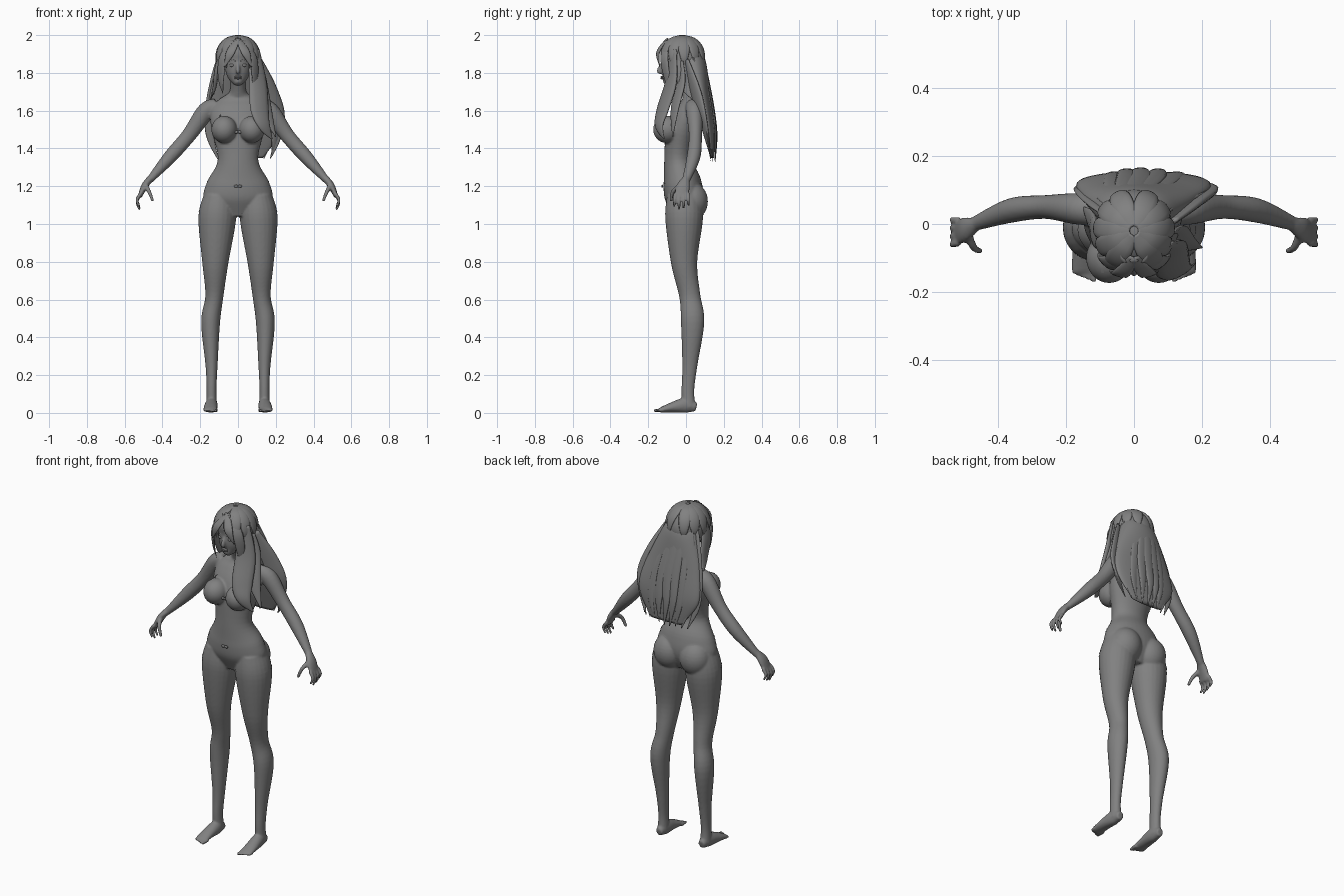
import bpy, bmesh, math, random
from mathutils import Vector

random.seed(4)
cube = bpy.data.objects.get("Cube")
if cube:
    bpy.data.objects.remove(cube)

grey = bpy.data.materials.new("mid_grey")
grey.use_nodes = True
shade = .22
colour = (shade, shade, shade, 1)
grey.diffuse_color = colour
grey.node_tree.nodes["Principled BSDF"].inputs["Base Color"].default_value = colour

ACROSS, DEPTH, UP = Vector((1, 0, 0)), Vector((0, 1, 0)), Vector((0, 0, 1))
SIDES = {"left": 1, "right": -1}


def finish(name, bm):
    """Turn a bmesh into a smooth shaded object."""
    bmesh.ops.recalc_face_normals(bm, faces=bm.faces)
    for face in bm.faces:
        face.smooth = True
    mesh = bpy.data.meshes.new(name)
    bm.to_mesh(mesh)
    bm.free()
    mesh.materials.append(grey)
    ob = bpy.data.objects.new(name, mesh)
    bpy.context.collection.objects.link(ob)
    return ob


def spline(keys, steps=6):
    """Smooth interpolation through tuples of any length."""
    out = []
    for i in range(len(keys) - 1):
        before, start = keys[max(i - 1, 0)], keys[i]
        end, after = keys[i + 1], keys[min(i + 2, len(keys) - 1)]
        for s in range(steps):
            t = s / steps
            out.append([q + t / 2 * (r - p + t * (2*p - 5*q + 4*r - e + t * (3 * (q - r) + e - p)))
                        for p, q, r, e in zip(before, start, end, after)])
    return out + [list(keys[-1])]


def limb(name, keys, side, flip=1, sides=24):
    """Loft ellipses along a path; keys are x, y, z, half width, half thickness."""
    rows = spline([(x * flip, *rest) for x, *rest in keys])
    side = Vector((side.x * flip, side.y, side.z))
    path = [Vector(row[:3]) for row in rows]
    last = len(path) - 1
    bm = bmesh.new()
    rings = []
    for i, (point, row) in enumerate(zip(path, rows)):
        along = (path[min(i + 1, last)] - path[max(i - 1, 0)]).normalized()
        wide = (side - along * side.dot(along)).normalized()
        thick = along.cross(wide)
        ring = []
        for k in range(sides):
            a = math.tau * k / sides
            offset = wide * row[3] * math.cos(a) + thick * row[4] * math.sin(a)
            ring.append(bm.verts.new(point + offset))
        rings.append(ring)
    for low, high in zip(rings, rings[1:]):
        for k in range(sides):
            n = (k + 1) % sides
            bm.faces.new((low[k], low[n], high[n], high[k]))
    bm.faces.new(rings[0])
    bm.faces.new(rings[-1])
    return finish(name, bm)


def digit(name, points, radius, side, flip):
    """A finger or toe that narrows towards its tip."""
    last = len(points) - 1
    radii = [radius * (1 - i / last * .4) for i in range(last + 1)]
    return limb(name, [(*p, r, r) for p, r in zip(points, radii)], side, flip, 10)


def lock(name, points, width, side, flip=1):
    """A flat strand of hair that swells and then runs to a point."""
    last = len(points) - 1
    widths = [width * math.sin(math.pi * (.2 + .78 * i / last)) for i in range(last + 1)]
    return limb(name, [(*p, w, w * .3) for p, w in zip(points, widths)], side, flip, 12)


def ball(name, centre, radii, segments=32):
    bm = bmesh.new()
    bmesh.ops.create_uvsphere(bm, u_segments=segments, v_segments=segments // 2, radius=1)
    bmesh.ops.scale(bm, vec=radii, verts=bm.verts)
    bmesh.ops.translate(bm, vec=centre, verts=bm.verts)
    return finish(name, bm)


# Torso with neck, head and nose
body = limb("body", [
    (0, -.01, 1.04, .1, .06), (0, -.01, 1.13, .18, .1), (0, -.02, 1.22, .165, .1),
    (0, -.04, 1.34, .107, .075), (0, -.02, 1.5, .14, .085), (0, .015, 1.6, .145, .07),
    (0, .025, 1.66, .1, .045), (0, .015, 1.7, .045, .04), (0, -.025, 1.8, .04, .04)], ACROSS, sides=40)
parts = [body]
parts.append(limb("head", [
    (0, -.11, 1.74, .015, .015), (0, -.08, 1.78, .055, .055), (0, -.05, 1.86, .077, .085),
    (0, -.045, 1.93, .08, .085), (0, -.04, 1.98, .03, .03)], ACROSS, sides=32))
parts.append(limb("nose", [(0, -.13, 1.85, .006, .006), (0, -.143, 1.81, .012, .012),
                           (0, -.13, 1.8, .01, .006)], ACROSS))

for flip in SIDES.values():
    parts.append(ball("chest", (flip * .073, -.1, 1.5), (.068, .074, .072)))
    parts.append(ball("seat", (flip * .085, .03, 1.12), (.09, .086, .1)))
    parts.append(limb("leg", [
        (.1, -.01, 1.15, .08, .09), (.11, -.01, 1.03, .1, .1), (.12, -.01, .8, .07, .07),
        (.125, .02, .62, .048, .056), (.145, .035, .48, .05, .062), (.14, .02, .25, .032, .04),
        (.14, .01, .12, .026, .034), (.14, .015, .03, .03, .035)], ACROSS, flip))
    parts.append(limb("foot", [
        (.14, .055, .03, .02, .022), (.14, 0, .04, .032, .04),
        (.145, -.07, .03, .036, .028), (.147, -.14, .014, .037, .012)], ACROSS, flip))
    for i in range(5):
        x = .117 + .015 * i
        parts.append(digit("toe", [(x, -.12, .015), (x, -.172 + .006 * i, .012)],
                           .012 - .001 * i, ACROSS, flip))
    parts.append(limb("arm", [
        (.11, .04, 1.625, .045, .04), (.17, .045, 1.595, .046, .048), (.26, .05, 1.47, .035, .039),
        (.36, .04, 1.355, .036, .036), (.47, 0, 1.23, .021, .018)], DEPTH, flip))
    parts.append(limb("palm", [
        (.465, 0, 1.24, .02, .018), (.495, -.015, 1.2, .035, .018), (.52, -.025, 1.145, .038, .011)],
        DEPTH, flip))
    for i in range(4):
        y = -.055 + .022 * i
        drop = .09 - .016 * abs(i - 1.3)
        parts.append(digit("finger", [(.515, y, 1.16), (.535, y * 1.1, 1.16 - drop / 2),
                                      (.52, y * 1.15, 1.16 - drop)], .011, DEPTH, flip))
    parts.append(digit("thumb", [(.487, -.035, 1.2), (.47, -.07, 1.17), (.45, -.08, 1.12)],
                       .014, DEPTH, flip))

# Fuse everything into one smooth body
bpy.ops.object.select_all(action="DESELECT")
for part in parts:
    part.select_set(True)
bpy.context.view_layer.objects.active = body
bpy.ops.object.join()
remesh = body.modifiers.new("fuse", "REMESH")
remesh.mode = "VOXEL"
remesh.voxel_size = .006
remesh.use_smooth_shade = True
soften = body.modifiers.new("soften", "SMOOTH")
soften.iterations = 4
for modifier in ("fuse", "soften"):
    bpy.ops.object.modifier_apply(modifier=modifier)


def strip(name, points, width, closed):
    """A thin ribbon laid on the body."""
    bm = bmesh.new()
    rows = [[bm.verts.new(Vector(p) + width * e) for e in (-.004, .004)] for p in points]
    for a, b in zip(rows, rows[1:] + rows[:1] if closed else rows[1:]):
        bm.faces.new((a[0], b[0], b[1], a[1]))
    wrap = finish(name, bm).modifiers.new("lay_on_body", "SHRINKWRAP")
    wrap.target = body
    wrap.wrap_mode = "ABOVE_SURFACE"
    wrap.offset = .002


def hoop(name, centre, width, depth, rise=0):
    """A closed ribbon that climbs towards its sides."""
    turns = [math.tau * k / 72 for k in range(72)]
    strip(name, [Vector(centre) + Vector((width * math.cos(a), depth * math.sin(a), rise * abs(math.cos(a))))
                 for a in turns], UP, True)


# Garment bands, straps, bows and the paired face details
hoop("hip_band", (0, -.02, 1.2), .175, .11, .03)
hoop("chest_band", (0, -.03, 1.425), .125, .085)
bows = {"hip_bow": (-.126, 1.2), "chest_bow": (-.13, 1.487)}
for label, flip in SIDES.items():
    hoop(label + "_stocking_top", (flip * .108, -.01, 1.05), .097, .1, .02)
    strap = [(flip * .09, -.14, 1.55), (flip * .1, -.06, 1.6), (flip * .095, .01, 1.67)]
    strip(label + "_strap", spline(strap), ACROSS, False)
    for name, (y, z) in bows.items():
        ball(label + "_" + name, (flip * .01, y, z), (.012, .005, .008), 12)
    ball(label + "_eye", (flip * .031, -.117, 1.84), (.015, .012, .009), 16)
    lock(label + "_eyebrow", [(.014, -.131, 1.862), (.032, -.127, 1.867), (.05, -.112, 1.86)],
         .004, UP, flip)
for name, z in {"upper_lip": 1.779, "lower_lip": 1.771}.items():
    ball(name, (0, -.126, z), (.02, .009, .005), 16)

# Hair cap with an arched opening for the face
CENTRE, RADII = Vector((0, -.02, 1.87)), Vector((.115, .122, .125))
cap = ball("hair_cap", CENTRE, RADII, 48)
bm = bmesh.new()
bm.from_mesh(cap.data)
opening = []
for face in bm.faces:
    spot = face.calc_center_median()
    arch = 1.935 - abs(spot.x) * .7
    if spot.z < (arch if spot.y < -.05 else 1.79):
        opening.append(face)
bmesh.ops.delete(bm, geom=opening, context="FACES")
bm.to_mesh(cap.data)
bm.free()

# Long back hair, with locks fanning over it
limb("back_hair", [
    (0, .02, 1.9, .09, .06), (.005, .04, 1.83, .12, .07), (.015, .08, 1.68, .17, .05),
    (.03, .12, 1.5, .195, .035), (.03, .14, 1.35, .1, .01)], ACROSS, sides=40)
for i in range(-4, 5):
    sway = random.uniform(-.012, .012)
    bend = .003 * i * i
    lock("back_lock_%d" % (i + 5), [
        (.018 * i, .075 - bend, 1.93), (.026 * i, .105 - bend, 1.8), (.02 + .04 * i, .14 - bend, 1.62),
        (.03 + .043 * i + sway, .16 - bend, 1.47), (.035 + .034 * i, .155 - bend / 2, 1.34 + sway)],
        .034, ACROSS)
lock("outer_flap", [(.1, 0, 1.86), (.16, .05, 1.7), (.21, .09, 1.55), (.18, .13, 1.36)],
     .055, ACROSS + DEPTH / 2)

for label, flip in SIDES.items():
    # Crown locks sweeping down from the parting
    for n in range(5):
        a = math.radians(30 * n - 55)
        sweep = []
        for step in range(5):
            polar = math.radians(6 + 26 * step)
            out = Vector((math.cos(a), math.sin(a), 0)) * math.sin(polar) + UP * math.cos(polar)
            sweep.append(CENTRE + out * RADII)
        lock("%s_crown_lock_%d" % (label, n + 1), sweep, .034, DEPTH * math.cos(a) - ACROSS * math.sin(a), flip)
    lock(label + "_fringe", [(0, -.1, 1.98), (.04, -.147, 1.91), (.072, -.138, 1.83)],
         .025, ACROSS + DEPTH * .3, flip)
    lock(label + "_cheek_lock", [(.03, -.1, 1.97), (.08, -.115, 1.88), (.09, -.1, 1.77), (.08, -.085, 1.69)],
         .028, ACROSS + DEPTH, flip)
    lock(label + "_side_lock", [(.09, -.04, 1.92), (.112, -.03, 1.82), (.125, .01, 1.72), (.15, .05, 1.65)],
         .042, DEPTH, flip)

# Front locks resting on the left of the chest
lock("front_lock", [(.085, -.07, 1.92), (.105, -.08, 1.75), (.115, -.125, 1.6), (.14, -.14, 1.52),
                    (.18, -.115, 1.45)], .058, ACROSS + DEPTH * .6)
lock("front_lock_under", [(.1, -.03, 1.86), (.115, -.03, 1.75), (.15, -.06, 1.6), (.2, -.07, 1.46)],
     .046, ACROSS + DEPTH * .6)
